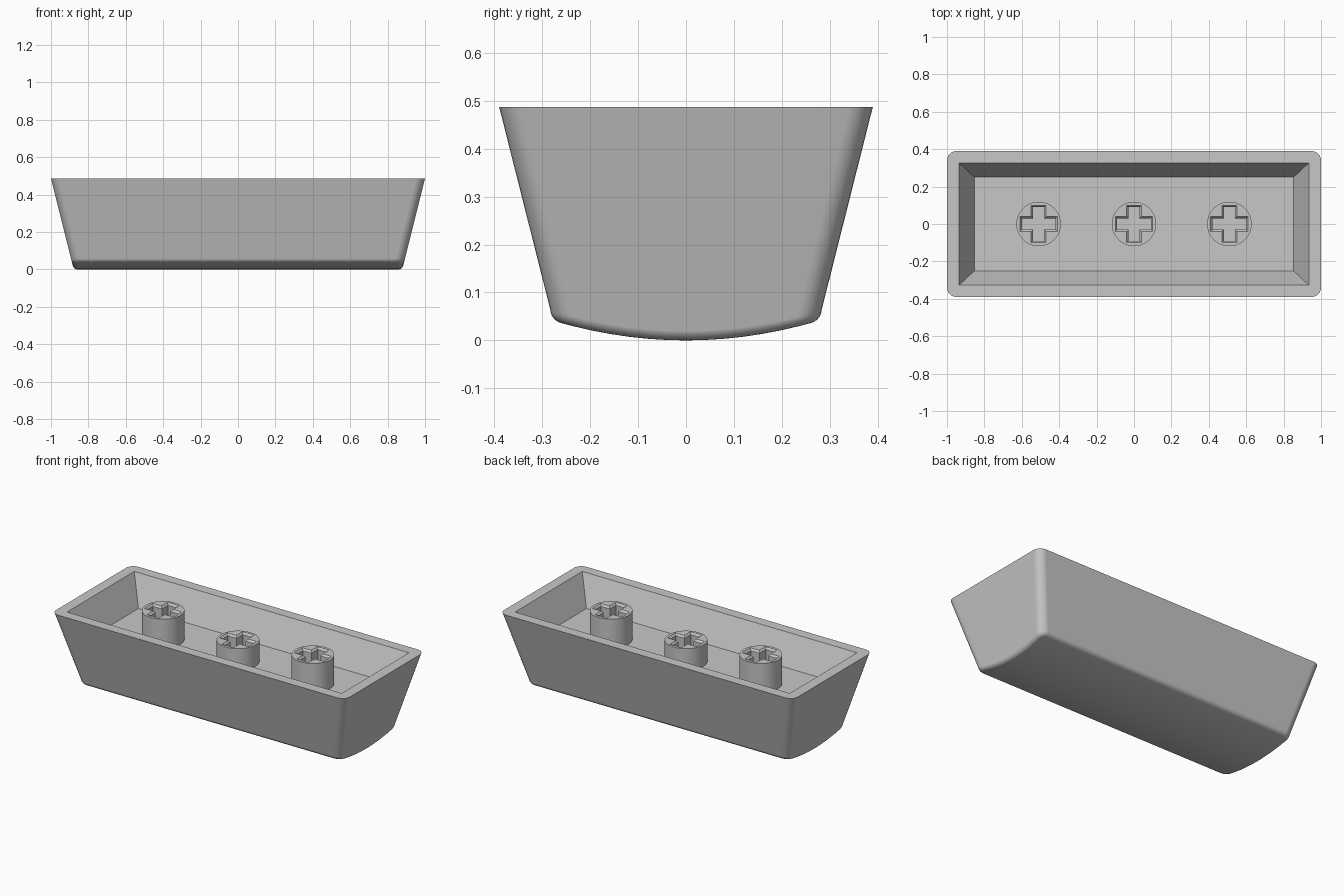
import bpy, bmesh
from math import sin, cos, pi, radians

cube = bpy.data.objects.get("Cube")
if cube:
    bpy.data.objects.remove(cube, do_unlink=True)

TOP, FLOOR = 0.487, 0.31
SLOPE, CORNER, FILLET, DISH = 0.25, 0.05, 0.02, 0.039
SHADE = (0.575, 0.575, 0.575, 1)

grey = bpy.data.materials.new("grey plastic")
grey.use_nodes = True
grey.diffuse_color = SHADE
grey.node_tree.nodes["Principled BSDF"].inputs["Base Color"].default_value = SHADE


def finish(name, bm):
    bmesh.ops.recalc_face_normals(bm, faces=bm.faces[:])
    mesh = bpy.data.meshes.new(name)
    bm.to_mesh(mesh)
    bm.free()
    mesh.materials.append(grey)
    obj = bpy.data.objects.new(name, mesh)
    bpy.context.collection.objects.link(obj)
    return obj


def activate(obj):
    bpy.ops.object.select_all(action='DESELECT')
    obj.select_set(True)
    bpy.context.view_layer.objects.active = obj


def cut(obj, cutter):
    mod = obj.modifiers.new("cut", 'BOOLEAN')
    mod.operation, mod.solver, mod.object = 'DIFFERENCE', 'EXACT', cutter
    activate(obj)
    bpy.ops.object.modifier_apply(modifier=mod.name)
    bpy.data.objects.remove(cutter, do_unlink=True)


def smooth(obj):
    activate(obj)
    bpy.ops.object.shade_smooth_by_angle(angle=radians(30))
    mod = obj.modifiers.new("weighted normals", 'WEIGHTED_NORMAL')
    mod.keep_sharp = True


def loft(bm, loops):
    """Skin a list of equal-length point loops; return the vertex rings."""
    rings = [[bm.verts.new(p) for p in loop] for loop in loops]
    n = len(rings[0])
    for a, b in zip(rings, rings[1:]):
        for i in range(n):
            j = (i + 1) % n
            bm.faces.new((a[i], a[j], b[j], b[i]))
    return rings


def capped_loft(name, loops):
    bm = bmesh.new()
    rings = loft(bm, loops)
    bm.faces.new(rings[0])
    bm.faces.new(rings[-1])
    return finish(name, bm)


def rounded_loop(hx, hy, r, segs=6, side=12):
    """Rounded rectangle, right half followed by its mirror image."""
    quarter = [k * pi / 2 / segs for k in range(segs + 1)]
    half = [(hx - r + r * cos(a), r - hy - r * sin(a)) for a in reversed(quarter)]
    half += [(hx, (hy - r) * (2 * k / side - 1)) for k in range(1, side)]
    half += [(hx - r + r * cos(a), hy - r + r * sin(a)) for a in quarter]
    return half + [(-x, y) for x, y in reversed(half)]


def dished(points, lift):
    """Drop a loop on to the curved underside, keeping the end walls planar."""
    out = []
    for x, y in points:
        z = lift + DISH * (y / 0.27) ** 2
        lean = SLOPE * (z - 0.06)
        out.append((x + (lean if x > 0 else -lean), y, z))
    return out


# Body: tapered walls, filleted edge and curved underside
loops = [[(x, y, TOP) for x, y in rounded_loop(1.0, 0.39, CORNER)]]
for k in range(6):
    a = k * pi / 10
    inset = FILLET * (1 - cos(a))
    loops.append(dished(rounded_loop(0.893 - inset, 0.283 - inset, CORNER - inset),
                        FILLET * (1 - sin(a))))
bm = bmesh.new()
rings = loft(bm, loops)
bm.faces.new(rings[0])
last = rings[-1]
n = len(last)
for i in range(n // 2 - 1):
    bm.faces.new((last[i], last[i + 1], last[n - 2 - i], last[n - 1 - i]))
body = finish("hollow_body", bm)

# Cavity with sloping walls
signs = ((-1, -1), (1, -1), (1, 1), (-1, 1))
grow = (TOP + 0.1 - FLOOR) / (TOP - FLOOR)
cut(body, capped_loft("cavity_cutter", [
    [(sx * (0.853 + 0.082 * t), sy * (0.25 + 0.077 * t), FLOOR + (TOP - FLOOR) * t)
     for sx, sy in signs] for t in (0, grow)]))
smooth(body)


def cross_loop(arm, wide, z):
    """Plus-shaped outline."""
    pts = []
    quarter = [(wide, -wide), (arm, -wide), (arm, wide)]
    for c, s in ((1, 0), (0, 1), (-1, 0), (0, -1)):
        pts += [(x * c - y * s, x * s + y * c, z) for x, y in quarter]
    return pts


# Round stems with chamfered cross sockets; the outer two reach the rim
circle = [(cos(k * pi / 24), sin(k * pi / 24)) for k in range(48)]
for name, x, top in (("right_stem", -0.51, TOP), ("middle_stem", 0, 0.442),
                     ("left_stem", 0.51, TOP)):
    stem = capped_loft(name, [[(0.119 * c, 0.119 * s, z) for c, s in circle]
                              for z in (FLOOR - 0.01, top)])
    cut(stem, capped_loft("socket_cutter", [
        cross_loop(0.09, 0.03, FLOOR),
        cross_loop(0.09, 0.03, top - 0.012),
        cross_loop(0.1, 0.04, top),
        cross_loop(0.1, 0.04, top + 0.05)]))
    stem.location.x = x
    smooth(stem)
